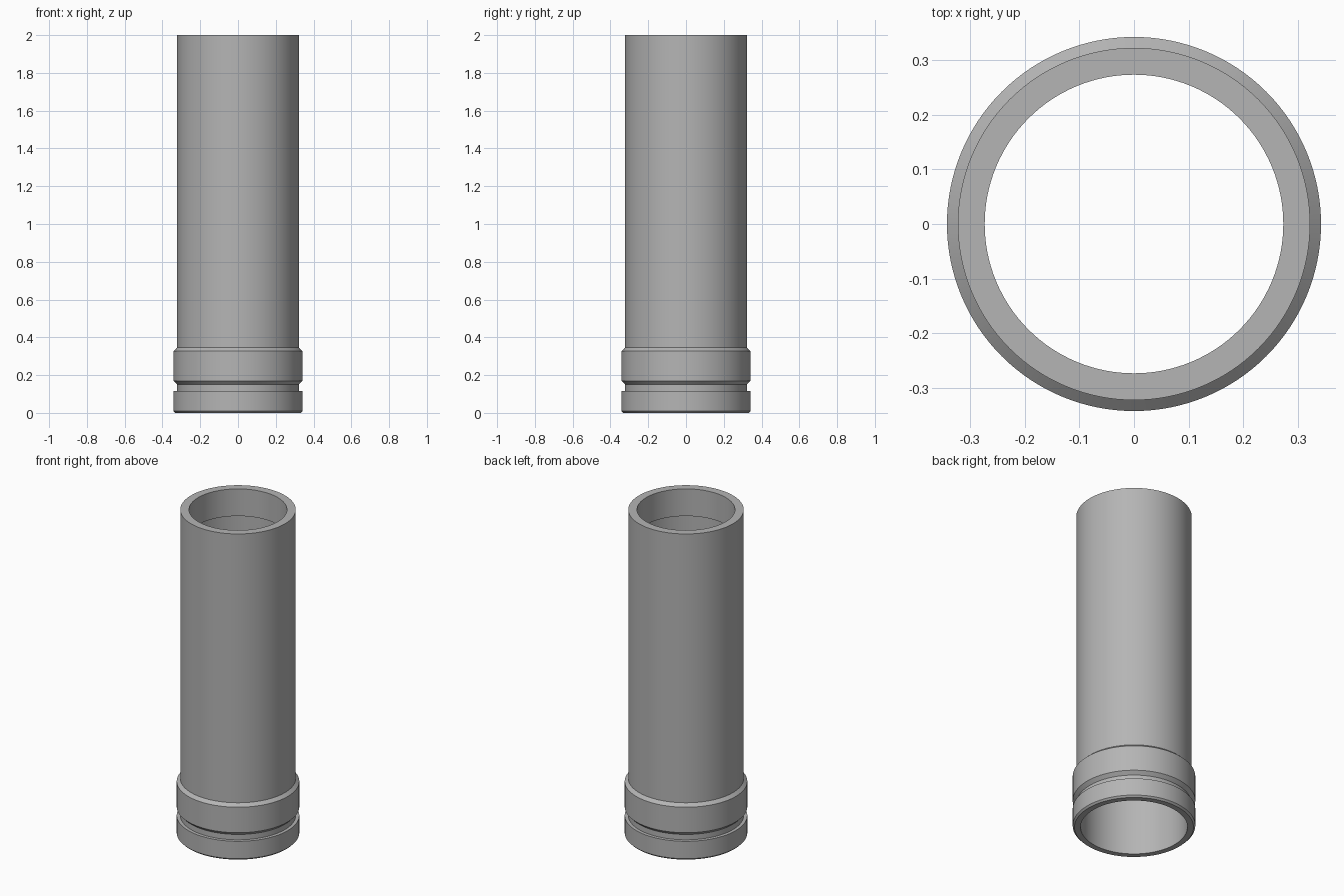
import bpy, bmesh, math

SEGMENTS = 128

cube = bpy.data.objects.get("Cube")
if cube:
    bpy.data.objects.remove(cube, do_unlink=True)

# Plain grey for the whole tube
grey = bpy.data.materials.new("plain_grey")
grey.use_nodes = True
colour = (0.46, 0.46, 0.46, 1)
grey.diffuse_color = colour
grey.node_tree.nodes["Principled BSDF"].inputs["Base Color"].default_value = colour


def lathe(name, profile):
    """Revolve a closed (radius, height) profile around the z axis."""
    bm = bmesh.new()
    verts = [bm.verts.new((r, 0, z)) for r, z in profile]
    edges = [bm.edges.new((a, b)) for a, b in zip(verts, verts[1:] + verts[:1])]
    bmesh.ops.spin(bm, geom=verts + edges, cent=(0, 0, 0), axis=(0, 0, 1),
                   angle=math.tau, steps=SEGMENTS, use_merge=True)
    bmesh.ops.remove_doubles(bm, verts=bm.verts, dist=1e-5)
    bmesh.ops.recalc_face_normals(bm, faces=bm.faces)
    mesh = bpy.data.meshes.new(name)
    bm.to_mesh(mesh)
    bm.free()
    mesh.materials.append(grey)
    obj = bpy.data.objects.new(name, mesh)
    bpy.context.collection.objects.link(obj)
    bpy.ops.object.select_all(action="DESELECT")
    obj.select_set(True)
    bpy.context.view_layer.objects.active = obj
    bpy.ops.object.shade_smooth_by_angle(angle=math.radians(25))
    return obj


body, collar = 0.322, 0.342      # outer radii
bore, mouth = 0.298, 0.273       # inner radii

lathe("collared_tube", [
    # bottom ring with a small chamfer
    (bore, 0), (collar - 0.01, 0), (collar, 0.01), (collar, 0.117),
    # groove with a sloped upper side
    (body, 0.117), (body, 0.15),
    # upper collar band
    (collar, 0.17), (collar, 0.327), (body, 0.345),
    # tube wall and rim
    (body, 2), (mouth, 2),
    # narrow mouth, then the wider bore
    (mouth, 1.833), (bore, 1.833),
])
